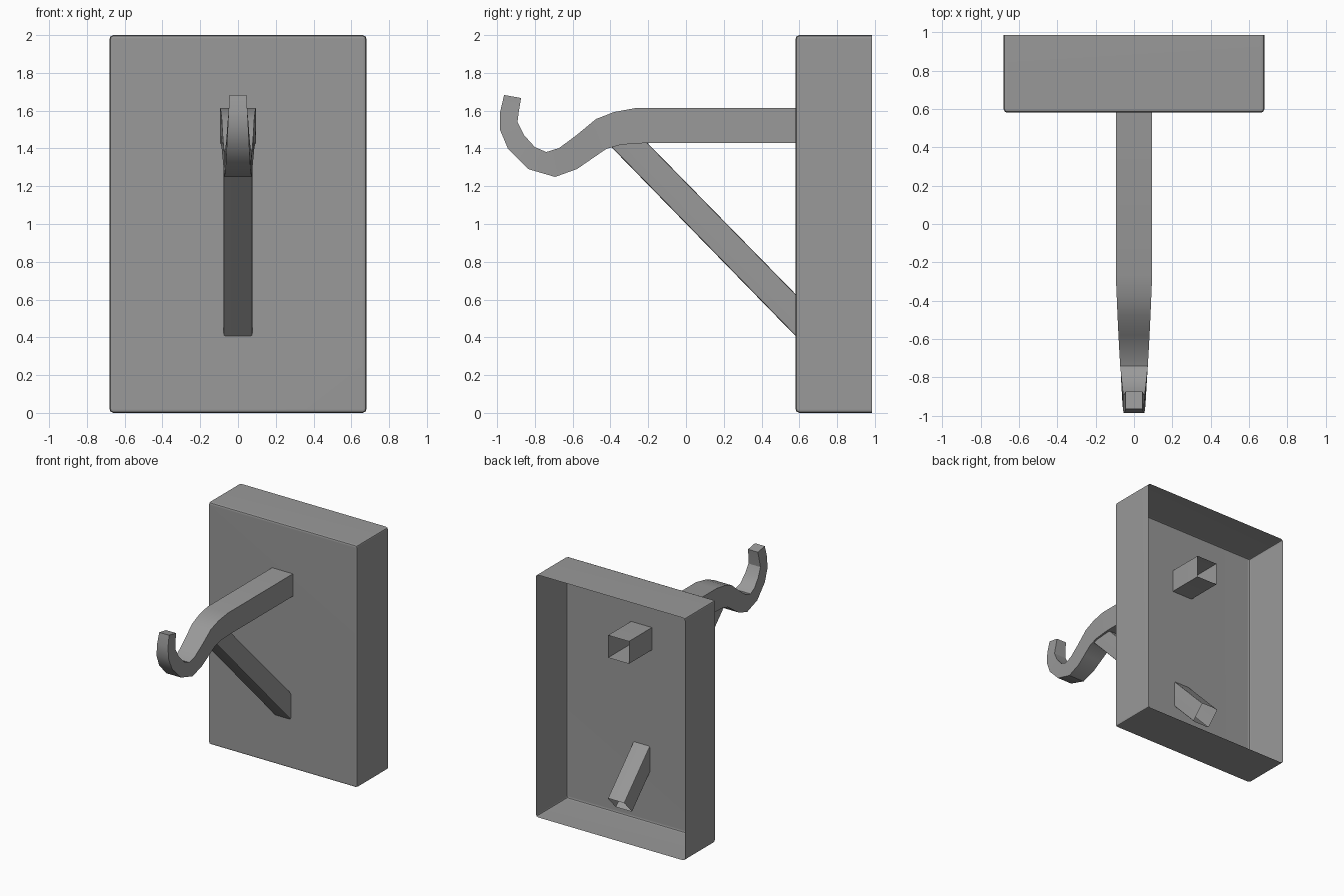
import bpy, bmesh, math
from mathutils import Vector

if "Cube" in bpy.data.objects:
    bpy.data.objects.remove(bpy.data.objects["Cube"])

grey = bpy.data.materials.new("dark_grey")
grey.diffuse_color = (0.32, 0.32, 0.32, 1)
grey.use_nodes = True
grey.node_tree.nodes["Principled BSDF"].inputs["Base Color"].default_value = grey.diffuse_color


def finish(bm, name, weighted=False):
    bmesh.ops.recalc_face_normals(bm, faces=bm.faces)
    me = bpy.data.meshes.new(name)
    bm.to_mesh(me)
    bm.free()
    me.materials.append(grey)
    ob = bpy.data.objects.new(name, me)
    bpy.context.collection.objects.link(ob)
    bpy.ops.object.select_all(action='DESELECT')
    ob.select_set(True)
    bpy.context.view_layer.objects.active = ob
    bpy.ops.object.shade_smooth_by_angle(angle=math.radians(30))
    if weighted:  # keeps the large faces flat between soft edges
        mod = ob.modifiers.new("flat_faces", 'WEIGHTED_NORMAL')
        mod.keep_sharp = True
    return ob


def loft(sections, cap_end):
    """Rectangular tube through (top_y, top_z, bottom_y, bottom_z, half_width)."""
    bm = bmesh.new()
    rings = [[bm.verts.new(p) for p in ((-w, ty, tz), (w, ty, tz), (w, by, bz), (-w, by, bz))]
             for ty, tz, by, bz, w in sections]
    for a, b in zip(rings, rings[1:]):
        for i in range(4):
            j = (i + 1) % 4
            bm.faces.new((a[i], a[j], b[j], b[i]))
    if cap_end:
        bm.faces.new(rings[-1])
    return bm


def soften(bm, offset):
    bmesh.ops.bevel(bm, geom=[e for e in bm.edges if not e.is_boundary],
                    offset=offset, segments=2, profile=0.5, affect='EDGES')


# wall plate: thin shell, open at the back, softened edges
bm = bmesh.new()
bmesh.ops.create_cube(bm, size=1)
for v in bm.verts:
    v.co = Vector((v.co.x * 1.36, v.co.y * 0.405 + 0.7825, v.co.z * 2 + 1))
back = [f for f in bm.faces if f.calc_center_median().y > 0.97]
bmesh.ops.delete(bm, geom=back, context='FACES_ONLY')
soften(bm, 0.02)
finish(bm, "wall_plate", True)

# hook arm: straight bar, dipping into a tapered upturned hook
hook = [
    (0.88, 1.614, 0.88, 1.429, 0.095),
    (-0.265, 1.614, -0.21, 1.429, 0.095),
    (-0.38, 1.593, -0.345, 1.42, 0.090),
    (-0.476, 1.556, -0.423, 1.397, 0.086),
    (-0.58, 1.47, -0.50, 1.344, 0.081),
    (-0.672, 1.402, -0.577, 1.291, 0.076),
    (-0.74, 1.381, -0.693, 1.249, 0.072),
    (-0.80, 1.407, -0.836, 1.291, 0.066),
    (-0.857, 1.47, -0.942, 1.397, 0.060),
    (-0.892, 1.54, -0.984, 1.497, 0.055),
    (-0.886, 1.59, -0.984, 1.593, 0.050),
    (-0.873, 1.667, -0.963, 1.683, 0.045),
]
finish(loft(hook, True), "hook_arm")

# diagonal brace: square-cut open tube passing through the plate
brace = [
    (0.914, 0.288, 0.807, 0.174, 0.076),
    (-0.296, 1.523, -0.40, 1.412, 0.076),
]
bm = loft(brace, False)
soften(bm, 0.01)
finish(bm, "diagonal_brace", True)
